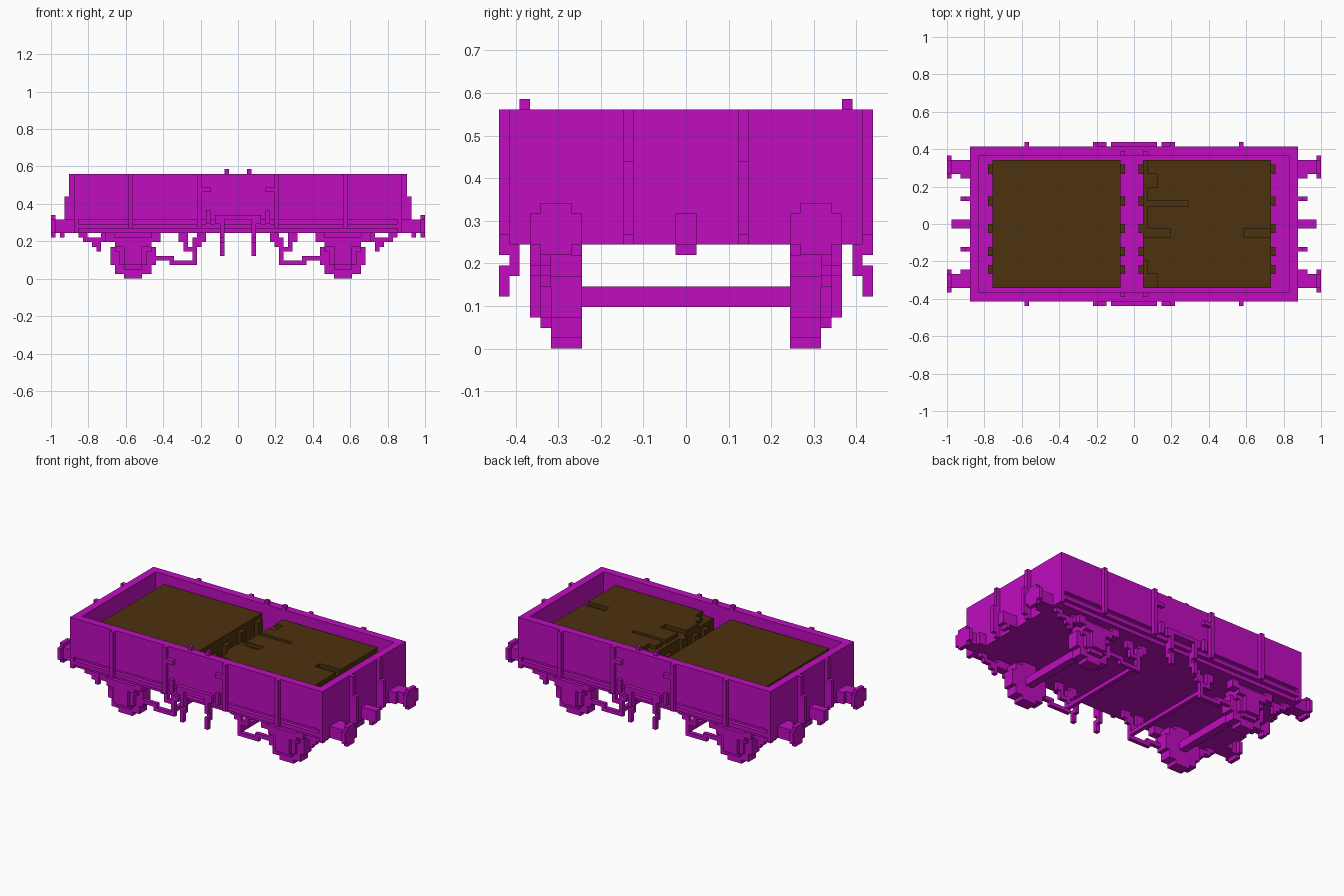
import bpy, bmesh, random
from mathutils import Matrix, Vector

if bpy.data.objects.get("Cube"):
    bpy.data.objects.remove(bpy.data.objects["Cube"])

U = 2 / 82  # one block


def material(name, rgb):
    m = bpy.data.materials.new(name)
    m.use_nodes = True
    m.diffuse_color = (*rgb, 1)
    m.node_tree.nodes["Principled BSDF"].inputs["Base Color"].default_value = (*rgb, 1)
    return m


MAGENTA = material("magenta paint", (0.527, 0.004, 0.527))
BROWN = material("dark brown load", (0.075, 0.032, 0.0045))


def part(name, boxes, mat=MAGENTA, mx=False, my=False):
    """Boxes are (x0, x1, y0, y1, z0, z1) in blocks, optionally mirrored."""
    bm = bmesh.new()
    done = set()
    for b in boxes:
        for sx in ((1, -1) if mx else (1,)):
            for sy in ((1, -1) if my else (1,)):
                xs, ys = sorted((b[0] * sx, b[1] * sx)), sorted((b[2] * sy, b[3] * sy))
                key = (*xs, *ys, b[4], b[5])
                if key in done:
                    continue
                done.add(key)
                lo = Vector((xs[0], ys[0], b[4])) * U
                hi = Vector((xs[1], ys[1], b[5])) * U
                bmesh.ops.create_cube(bm, size=1, matrix=Matrix.Translation((lo + hi) / 2)
                                      @ Matrix.Diagonal((*(hi - lo), 1)))
    me = bpy.data.meshes.new(name)
    bm.to_mesh(me)
    bm.free()
    me.materials.append(mat)
    ob = bpy.data.objects.new(name, me)
    bpy.context.collection.objects.link(ob)
    return ob


# Open box body: floor, walls and the grooved lower rail
part("floor", [(-36, 36, -16, 16, 10, 13)])
part("side_walls", [(-36, 36, 15, 17, 13, 23)], my=True)
part("end_walls", [(34, 36, -15, 15, 13, 23)], mx=True)
part("side_rails", [(-35, 35, 16, 17, 11, 12)], my=True)
part("corner_blocks", [(35, 36, 16, 17, 10, 13)], mx=True, my=True)

# Side posts, door hinges, latch bar and rim pegs
part("side_posts", [(23, 24, 17, 18, 11, 23), (8, 9, 17, 18, 11, 23)], mx=True, my=True)
part("door_hinges", [(6, 8, 17, 18, 19, 20), (6, 7, 17, 18, 13, 15)], mx=True, my=True)
part("latch_bar", [(-5, 5, 17, 18, 13, 14), (4, 5, 17, 18, 12, 13),
                   (6, 7, 17, 18, 12, 13)], mx=True, my=True)
part("rim_pegs", [(2, 3, 15, 16, 23, 24)], mx=True, my=True)

# Hanging levers with a jog inwards
part("door_levers", [(3, 4, 17, 18, 9, 13), (3, 4, 16, 17, 7, 11),
                     (3, 4, 17, 18, 5, 8)], mx=True, my=True)

# End posts, couplings and buffers
part("end_posts", [(36, 37, 5, 6, 10, 23), (37, 38, 5, 6, 11, 18)], mx=True, my=True)
part("couplings", [(36, 40, -1, 1, 10, 13), (38, 39, -1, 1, 9, 11)], mx=True)
part("buffer_shafts", [(36, 40, 11, 14, 10, 13), (36, 38, 10, 14, 10, 13)], mx=True, my=True)
part("buffer_heads", [(40, 41, 11, 14, 9, 14), (40, 41, 10, 15, 10, 13)], mx=True, my=True)

# Wheels: rows of stepped discs, plus axles
C = 23
halves = [2, 4, 4, 5, 5, 5, 5, 4, 4, 2]
part("wheels", [(C - h, C + h, 10, 13, z, z + 1) for z, h in enumerate(halves)],
     mx=True, my=True)
part("axles", [(C - 1, C + 1, -10, 10, 4, 6)], mx=True)

# Axle boxes, guards and stepped leaf springs
part("axle_guards", [(C - 4, C + 4, 13, 14, 6, 10), (C - 3, C + 3, 13, 14, 3, 6),
                     (C - 2, C + 2, 13, 14, 2, 3)], mx=True, my=True)
part("axle_boxes", [(C - 2, C + 2, 14, 15, 3, 6)], mx=True, my=True)
part("leaf_springs", [(C - h, C + h, 13, 15, z, z + 1)
                      for z, h in ((6, 2), (7, 4), (8, 6))], mx=True, my=True)
part("spring_hangers", [(C + s * 5 - 1, C + s * 5 + 1, 13, 15, 9, 10) for s in (-1, 1)],
     mx=True, my=True)

# Outer brackets and brake linkage
part("outer_brackets", [(33, 35, 13, 14, 9, 10), (31, 34, 13, 14, 8, 9),
                        (30, 32, 13, 14, 7, 9), (30, 31, 13, 14, 6, 8),
                        (29, 30, 13, 14, 8, 10)], mx=True, my=True)
part("brake_links", [(14, 19, 12, 13, 4, 5), (9, 15, 12, 13, 3, 4), (9, 10, 12, 13, 4, 7),
                     (9, 12, 12, 13, 6, 7), (11, 12, 12, 13, 6, 9), (11, 13, 12, 13, 8, 10),
                     (8, 10, 12, 13, 7, 9), (7, 9, 12, 13, 8, 10)], mx=True, my=True)
part("brake_cross_bars", [(9, 10, -13, 13, 4, 5)], mx=True)

# Load: two heaps with ragged edges
TOP = 21
random.seed(4)


def ragged(x0, x1):
    boxes = []
    for y in (-11, -7, -2, 4, 11):
        for a, b in ((x0 - 1, x0), (x1, x1 + 1)):
            boxes.append((a, b, y, y + 2, 13, TOP - random.randint(1, 3)))
    return boxes


part("left_load", [(-31, -3, -14, 14, 13, TOP)] + ragged(-31, -3), BROWN)
strips = [(-14, -11, 5), (-11, -8, 3), (-8, -3, 2), (-3, -1, 9), (-1, 4, 3),
          (4, 5, 12), (5, 8, 3), (8, 11, 5), (11, 14, 3)]
part("right_load", [(2, 30, -14, 14, 13, TOP - 1)]
     + [(a, 30 if a != -3 else 24, y0, y1, TOP - 1, TOP) for y0, y1, a in
        [(s[0], s[1], s[2] if s[2] != 9 else -3) for s in strips if s[2] != 9]]
     + [(8, 24, -3, -1, TOP - 1, TOP)]
     + ragged(2, 30), BROWN)
